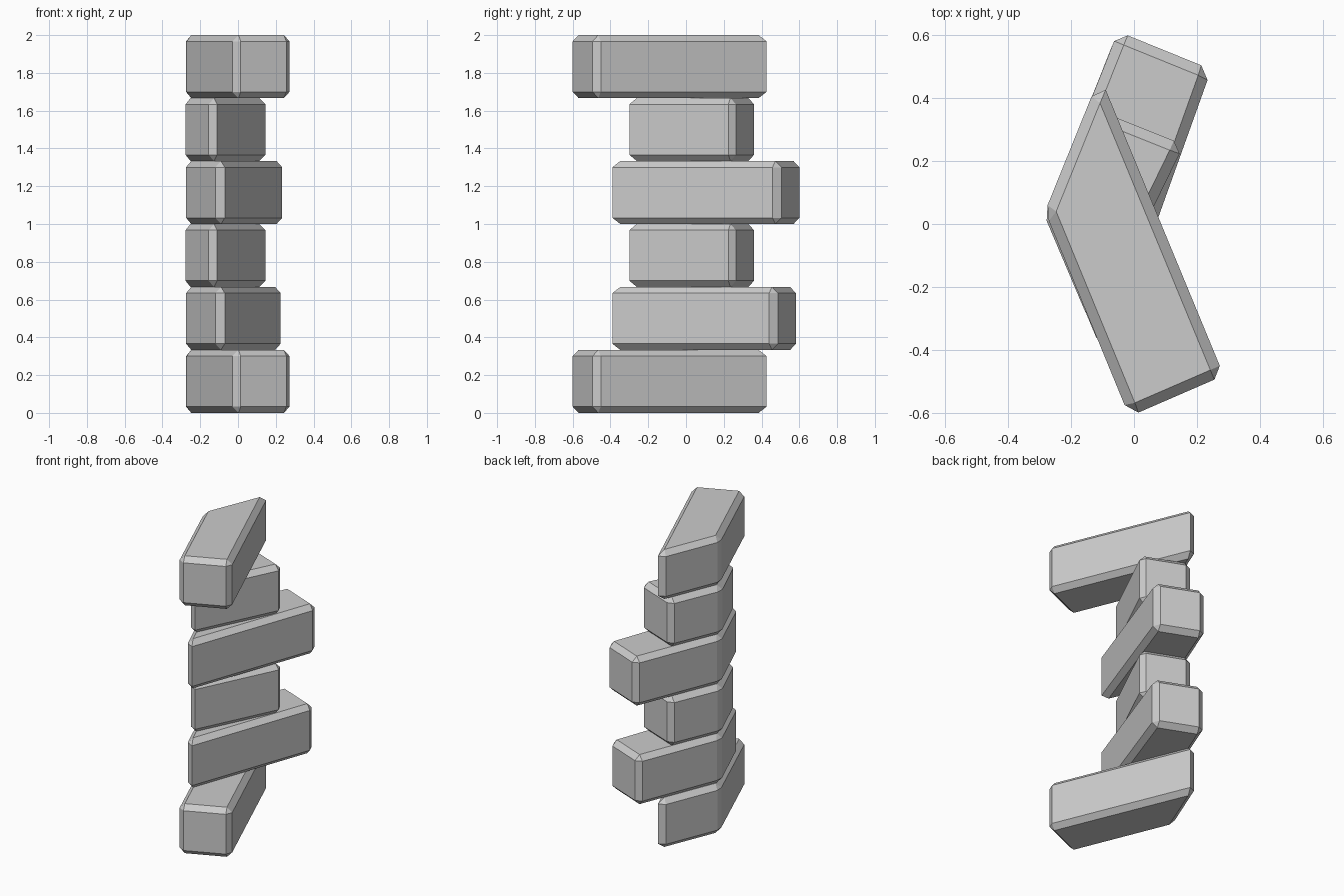
import bpy
import bmesh
from mathutils import Vector
from mathutils.geometry import intersect_line_line_2d, intersect_line_line

cube = bpy.data.objects.get("Cube")
if cube:
    bpy.data.objects.remove(cube)

BEVEL = 0.033
COURSE = 2 / 6

stone_grey = bpy.data.materials.new("stone_grey")
stone_grey.use_nodes = True
colour = (0.6, 0.6, 0.6, 1)
stone_grey.diffuse_color = colour
stone_grey.node_tree.nodes["Principled BSDF"].inputs["Base Color"].default_value = colour

# Footprints, anticlockwise, with chamfered corners: two points per corner
FRONT = [(-0.275, 0.06), (-0.271, 0.01), (-0.03, -0.576), (0.014, -0.6),
         (0.256, -0.495), (0.273, -0.451), (-0.09, 0.427), (-0.135, 0.406)]
BACK_LONG = [(-0.271, 0.06), (-0.275, 0.01), (-0.12, -0.362), (-0.07, -0.39),
             (0.234, 0.458), (0.214, 0.505), (-0.02, 0.6), (-0.063, 0.582)]
BACK_SHORT = [(-0.275, 0.06), (-0.278, 0.01), (-0.155, -0.28), (-0.11, -0.3),
              (0.145, 0.224), (0.127, 0.265), (-0.11, 0.36), (-0.155, 0.345)]
# Slightly shorter variant of the long return stone
BACK_MEDIUM = BACK_LONG[:4] + [(x - 0.008, y - 0.018) for x, y in BACK_LONG[4:]]


def inset_quad(ring):
    """Corners of the flat top: the four long sides moved inwards and crossed."""
    sides = []
    for i in range(1, 8, 2):
        a = Vector((*ring[i], 0))
        b = Vector((*ring[(i + 1) % 8], 0))
        d = (b - a).normalized()
        inward = Vector((-d.y, d.x, 0)) * BEVEL
        sides.append((a + inward, b + inward))
    return [intersect_line_line(*sides[i - 1], *sides[i])[0].xy for i in range(4)]


def stone(name, ring, course):
    """Bevelled block filling one course of the corner."""
    low, high = course * COURSE, (course + 1) * COURSE
    bm = bmesh.new()
    for z, outline in ((low, inset_quad(ring)), (low + BEVEL, ring),
                       (high - BEVEL, ring), (high, inset_quad(ring))):
        for x, y in outline:
            bm.verts.new((x, y, z))
    bmesh.ops.convex_hull(bm, input=bm.verts)
    bmesh.ops.dissolve_limit(bm, angle_limit=0.03, verts=bm.verts, edges=bm.edges)
    bmesh.ops.recalc_face_normals(bm, faces=bm.faces)
    mesh = bpy.data.meshes.new(name)
    bm.to_mesh(mesh)
    bm.free()
    mesh.materials.append(stone_grey)
    bpy.context.collection.objects.link(bpy.data.objects.new(name, mesh))


# Stack of corner stones, bottom to top
stone("bottom_front_stone", FRONT, 0)
stone("lower_long_stone", BACK_MEDIUM, 1)
stone("lower_short_stone", BACK_SHORT, 2)
stone("upper_long_stone", BACK_LONG, 3)
stone("upper_short_stone", BACK_SHORT, 4)
stone("top_front_stone", FRONT, 5)
